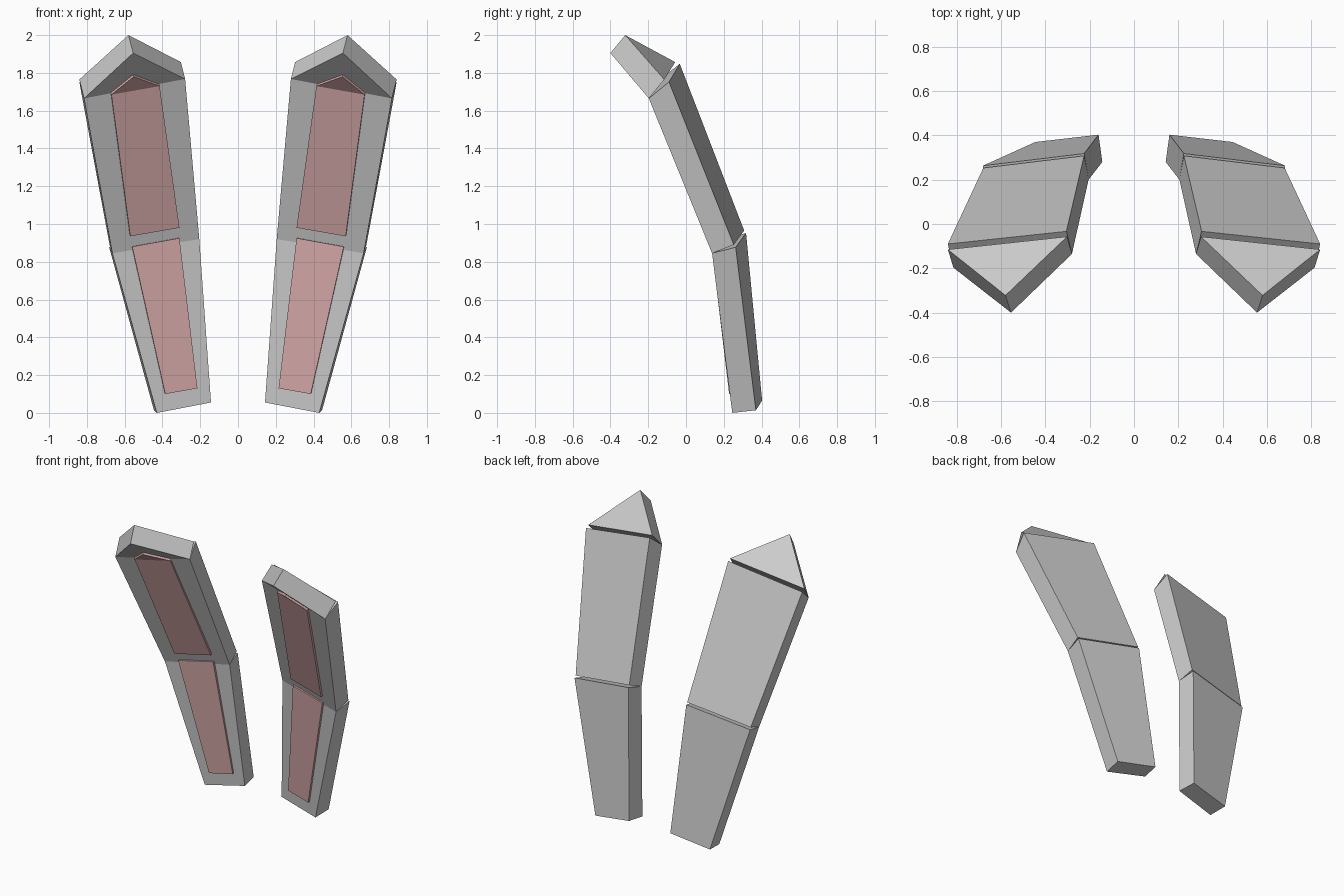
import bpy, bmesh
from mathutils import Vector

if "Cube" in bpy.data.objects:
    bpy.data.objects.remove(bpy.data.objects["Cube"])

pink = bpy.data.materials.new("inner_pink")
pink.diffuse_color = (0.68, 0.40, 0.40, 1)
pink.use_nodes = True
pink.node_tree.nodes["Principled BSDF"].inputs["Base Color"].default_value = pink.diffuse_color


def prism(name, front, back, side, mat=None):
    """Closed solid joining a front outline to a back outline."""
    bm = bmesh.new()
    a = [bm.verts.new((p[0] * side, p[1], p[2])) for p in front]
    b = [bm.verts.new((p[0] * side, p[1], p[2])) for p in back]
    n = len(a)
    bm.faces.new(a)
    bm.faces.new(b[::-1])
    for i in range(n):
        j = (i + 1) % n
        bm.faces.new((a[i], b[i], b[j], a[j]))
    bmesh.ops.recalc_face_normals(bm, faces=bm.faces)
    me = bpy.data.meshes.new(name)
    bm.to_mesh(me)
    bm.free()
    ob = bpy.data.objects.new(name, me)
    bpy.context.collection.objects.link(ob)
    if mat:
        me.materials.append(mat)


def panel(name, outline_xz, face, side, lift=0.014, depth=0.022):
    """Raised panel whose outline is projected along y onto a section's front face."""
    p0, p1, p2 = (Vector(p) for p in face[:3])
    n = (p1 - p0).cross(p2 - p0).normalized()
    if n.y > 0:
        n = -n
    d = n.dot(p0) + lift
    front = [Vector((x, (d - n.x * x - n.z * z) / n.y, z)) for x, z in outline_xz]
    prism(name, front, [p - n * depth for p in front], side, pink)


# Front hinge edges shared by neighbouring sections
bend_in, bend_out = (0.205, 0.20, 0.92), (0.665, 0.138, 0.845)
top_in, top_out = (0.28, -0.135, 1.768), (0.815, -0.197, 1.665)

# Section: name, front outline, back outline, pink panel outline (x, z)
sections = [
    ("lower",
     [(0.143, 0.28, 0.055), (0.43, 0.245, 0.0), bend_out, bend_in],
     [(0.16, 0.403, 0.065), (0.445, 0.37, 0.014), (0.682, 0.263, 0.877), (0.225, 0.318, 0.952)],
     [(0.215, 0.13), (0.385, 0.10), (0.56, 0.88), (0.31, 0.925)]),
    ("upper",
     [bend_in, bend_out, top_out, top_in],
     [(0.225, 0.308, 0.965), (0.68, 0.253, 0.89), (0.84, -0.09, 1.752), (0.305, -0.033, 1.848)],
     [(0.31, 0.98), (0.57, 0.935), (0.67, 1.685), (0.415, 1.73)]),
    ("tip",
     [top_in, top_out, (0.555, -0.40, 1.905)],
     [(0.302, -0.057, 1.857), (0.84, -0.115, 1.765), (0.58, -0.322, 2.0)],
     [(0.415, 1.73), (0.67, 1.685), (0.552, 1.78)]),
]

# Pair of ears, mirrored across x = 0
for side, label in ((1, "right"), (-1, "left")):
    for name, front, back, outline in sections:
        prism(f"{label}_ear_{name}", front, back, side)
        panel(f"{label}_inner_ear_{name}", outline, front, side)
